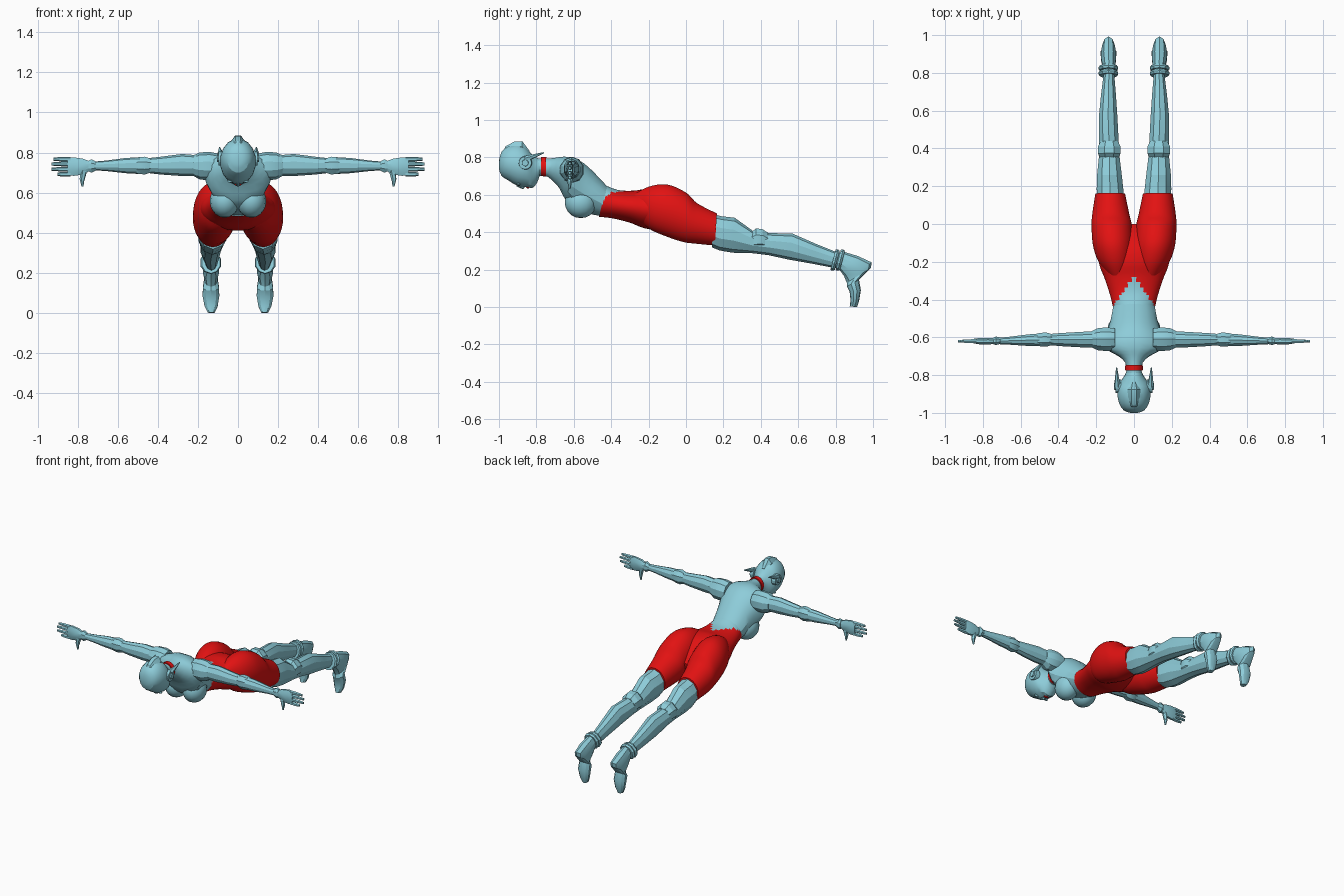
import bpy, bmesh, math
from mathutils import Vector as V


def material(name, rgb):
    m = bpy.data.materials.new(name)
    m.diffuse_color = (*rgb, 1)
    return m


BLUE = material("pale_blue", (0.27, 0.61, 0.70))
RED = material("bright_red", (0.76, 0.006, 0.006))


def finish(name, bm, mats, angle=25):
    bmesh.ops.recalc_face_normals(bm, faces=bm.faces[:])
    me = bpy.data.meshes.new(name)
    bm.to_mesh(me)
    bm.free()
    for m in mats:
        me.materials.append(m)
    ob = bpy.data.objects.new(name, me)
    bpy.context.collection.objects.link(ob)
    bpy.ops.object.select_all(action='DESELECT')
    ob.select_set(True)
    bpy.context.view_layer.objects.active = ob
    bpy.ops.object.shade_smooth_by_angle(angle=math.radians(angle))
    return ob


def refine(rings, steps):
    """Catmull-Rom interpolation of section values."""
    if steps < 2:
        return rings
    out = []
    for i in range(len(rings) - 1):
        a, b = rings[max(i - 1, 0)], rings[i]
        c, d = rings[i + 1], rings[min(i + 2, len(rings) - 1)]
        for s in range(steps):
            t = s / steps
            out.append([0.5 * (2 * q + (r - p) * t + (2 * p - 5 * q + 4 * r - u) * t * t
                               + (3 * q - p - 3 * r + u) * t ** 3)
                        for p, q, r, u in zip(a, b, c, d)])
    return out + [rings[-1]]


def loft(name, sections, sides, mats, angle=25, rule=None):
    """Skin elliptical sections, each given as centre, half axis u, half axis v."""
    bm = bmesh.new()
    rows = []
    for c, u, v in sections:
        rows.append([bm.verts.new(c + u * math.cos(t) + v * math.sin(t))
                     for t in (2 * math.pi * (k + 0.5) / sides for k in range(sides))])
    for p, q in zip(rows, rows[1:]):
        for k in range(sides):
            j = (k + 1) % sides
            bm.faces.new((p[k], p[j], q[j], q[k]))
    bm.faces.new(rows[0])
    bm.faces.new(rows[-1])
    if rule:
        bmesh.ops.recalc_face_normals(bm, faces=bm.faces[:])
        for f in bm.faces:
            f.material_index = rule(f)
    return finish(name, bm, mats, angle)


def body(name, rings, sides=10, mat=BLUE, steps=1, s=1, angle=25, mats=None, rule=None):
    """Rings: x, half width, upper y, upper z, lower y, lower z."""
    sec = []
    for x, w, y1, z1, y2, z2 in refine(rings, steps):
        a, b = V((s * x, y1, z1)), V((s * x, y2, z2))
        sec.append(((a + b) / 2, V((w, 0, 0)), (a - b) / 2))
    return loft(name, sec, sides, mats or [mat], angle, rule)


def limb(name, rings, s, sides=8):
    """Rings along x: x, y, z, half depth, half height."""
    return loft(name, [(V((s * x, y, z)), V((0, ry, 0)), V((0, 0, rz)))
                       for x, y, z, ry, rz in rings], sides, [BLUE])


def rod(name, p, q, r1, r2, sides=6, mat=BLUE):
    p, q = V(p), V(q)
    d = (q - p).normalized()
    u = d.orthogonal().normalized()
    v = d.cross(u)
    return loft(name, [(p, u * r1, v * r1), (q, u * r2, v * r2)], sides, [mat])


def ball(name, c, r, mat=BLUE, seg=16):
    bm = bmesh.new()
    bmesh.ops.create_uvsphere(bm, u_segments=seg, v_segments=seg // 2 + 2, radius=1)
    for v in bm.verts:
        v.co = V([v.co[i] * r[i] + c[i] for i in range(3)])
    return finish(name, bm, [mat], 40)


# Torso, neck and collar
body("torso", [(0, .042, -.79, .795, -.79, .70), (0, .046, -.73, .795, -.74, .695),
               (0, .085, -.69, .80, -.705, .665), (0, .145, -.655, .805, -.675, .63),
               (0, .165, -.60, .80, -.64, .56), (0, .145, -.545, .77, -.60, .525),
               (0, .126, -.49, .72, -.535, .50), (0, .112, -.42, .645, -.46, .485)],
     16, steps=2)
body("collar", [(0, .047, -.775, .803, -.775, .70), (0, .05, -.747, .803, -.75, .695)], 16, RED)

# Shorts: hips with a pointed gap at the small of the back
body("hips", [(0, .110, -.425, .648, -.465, .482), (0, .127, -.36, .625, -.39, .473),
              (0, .155, -.28, .622, -.30, .45), (0, .185, -.20, .632, -.22, .42),
              (0, .188, -.12, .615, -.13, .41), (0, .14, -.05, .56, -.05, .42),
              (0, .05, 0, .50, -.01, .45)], 40, steps=6, angle=40, mats=[RED, BLUE],
     rule=lambda f: int(f.normal.z > .1 and
                        f.calc_center_median().y < -.28 - 1.4 * abs(f.calc_center_median().x)))

# Head: skull, crest, nose and mouth
body("head", [(0, .02, -1.0, .78, -1.0, .74), (0, .055, -.987, .83, -.987, .70),
              (0, .08, -.95, .86, -.95, .675), (0, .09, -.90, .87, -.90, .645),
              (0, .086, -.86, .855, -.85, .64), (0, .066, -.83, .825, -.82, .635),
              (0, .048, -.80, .80, -.795, .665), (0, .04, -.77, .79, -.78, .71)], 16, steps=2)
body("crest", [(0, .012, -.995, .80, -.98, .77), (0, .03, -.965, .862, -.95, .78),
               (0, .036, -.92, .887, -.91, .79), (0, .036, -.875, .89, -.88, .79),
               (0, .02, -.835, .835, -.85, .79)], 8)
body("nose", [(0, .006, -.905, .66, -.905, .645), (0, .012, -.872, .66, -.872, .629),
              (0, .008, -.864, .66, -.864, .637)], 6)
ball("lips", (0, -.845, .640), (.019, .010, .007), RED, 10)

for s, side in ((1, "right"), (-1, "left")):
    # Ear discs, fins, brows and bust
    rod("ear_disc_" + side, (s * .07, -.86, .77), (s * .097, -.86, .77), .037, .034, 14)
    rod("ear_hub_" + side, (s * .09, -.86, .77), (s * .106, -.86, .77), .02, .017, 10)
    rod("ear_fin_" + side, (s * .088, -.86, .79), (s * .092, -.76, .825), .018, .003, 6)
    ball("eye_" + side, (s * .036, -.895, .657), (.017, .009, .008), BLUE, 10)
    ball("bust_" + side, (s * .067, -.563, .558), (.074, .085, .083))

    # Thigh, lower leg, knee cap, ankle cuff and foot
    body("thigh_" + side, [(.085, .04, -.29, .595, -.27, .49), (.10, .088, -.20, .643, -.20, .42),
                           (.111, .107, -.10, .655, -.12, .382), (.118, .107, 0, .612, -.02, .348),
                           (.123, .098, .06, .555, .05, .338), (.126, .079, .165, .50, .155, .328)],
         32, RED, 5, s, 40)
    body("lower_leg_" + side, [(.125, .074, .14, .498, .14, .318), (.127, .074, .19, .485, .18, .302),
                               (.13, .069, .26, .477, .25, .29), (.131, .057, .36, .405, .36, .287),
                               (.133, .054, .45, .395, .44, .277), (.137, .052, .57, .392, .55, .253),
                               (.135, .041, .70, .335, .67, .232), (.133, .030, .80, .295, .77, .213),
                               (.133, .032, .86, .285, .83, .20)], 10, s=s)
    body("knee_" + side, [(.131, .052, .345, .40, .345, .30), (.131, .064, .375, .425, .37, .295),
                          (.131, .064, .41, .42, .41, .298), (.131, .05, .44, .40, .435, .295)], 8, s=s)
    for k, dy in enumerate((0, .028)):
        body(f"ankle_cuff_{k}_{side}",
             [(.135, .048, .80 + dy, .308, .772 + dy, .197), (.136, .055, .812 + dy, .308, .784 + dy, .194),
              (.135, .046, .822 + dy, .30, .795 + dy, .197)], 10, s=s)
    body("foot_" + side, [(.133, .034, .84, .296, .82, .20), (.135, .043, .92, .272, .845, .165),
                          (.135, .036, .993, .238, .855, .14), (.135, .034, .988, .208, .86, .13),
                          (.135, .042, .925, .145, .86, .11), (.135, .044, .935, .09, .875, .08),
                          (.134, .034, .925, .03, .88, .035), (.133, .018, .915, 0, .875, .002)],
         10, s=s)

    # Arm: shoulder, upper arm, elbow, forearm and wrist cuff
    limb("shoulder_" + side, [(.10, -.61, .73, .06, .065), (.14, -.61, .733, .066, .07),
                              (.19, -.61, .733, .062, .068), (.225, -.61, .735, .045, .05)], s, 10)
    limb("upper_arm_" + side, [(.18, -.61, .735, .046, .05), (.28, -.612, .738, .043, .055),
                               (.38, -.612, .735, .037, .045), (.46, -.612, .735, .03, .036)], s, 10)
    limb("elbow_" + side, [(.43, -.612, .735, .03, .036), (.465, -.612, .735, .041, .048),
                           (.50, -.612, .735, .038, .044), (.53, -.613, .735, .03, .034)], s)
    limb("forearm_" + side, [(.49, -.613, .735, .036, .042), (.56, -.615, .735, .032, .038),
                             (.66, -.618, .734, .022, .026), (.74, -.62, .733, .016, .02)], s, 10)
    limb("wrist_cuff_" + side, [(.705, -.618, .733, .018, .022), (.73, -.618, .733, .024, .036),
                                (.745, -.619, .733, .02, .03)], s)

    # Hand: palm, fingers and thumb
    limb("palm_" + side, [(.735, -.62, .732, .016, .022), (.77, -.62, .73, .019, .042),
                          (.82, -.62, .73, .018, .05), (.85, -.62, .73, .013, .046)], s)
    for k, (z, tip) in enumerate(((.692, .90), (.717, .93), (.743, .932), (.767, .92))):
        limb(f"finger_{k}_{side}", [(.835, -.62, z, .012, .012), (.88, -.62, z, .011, .0115),
                                    (tip, -.621, z, .007, .008)], s, 6)
    rod("thumb_" + side, (s * .77, -.62, .71), (s * .778, -.622, .665), .017, .013)
    rod("thumb_tip_" + side, (s * .778, -.622, .67), (s * .776, -.622, .63), .013, .005)
